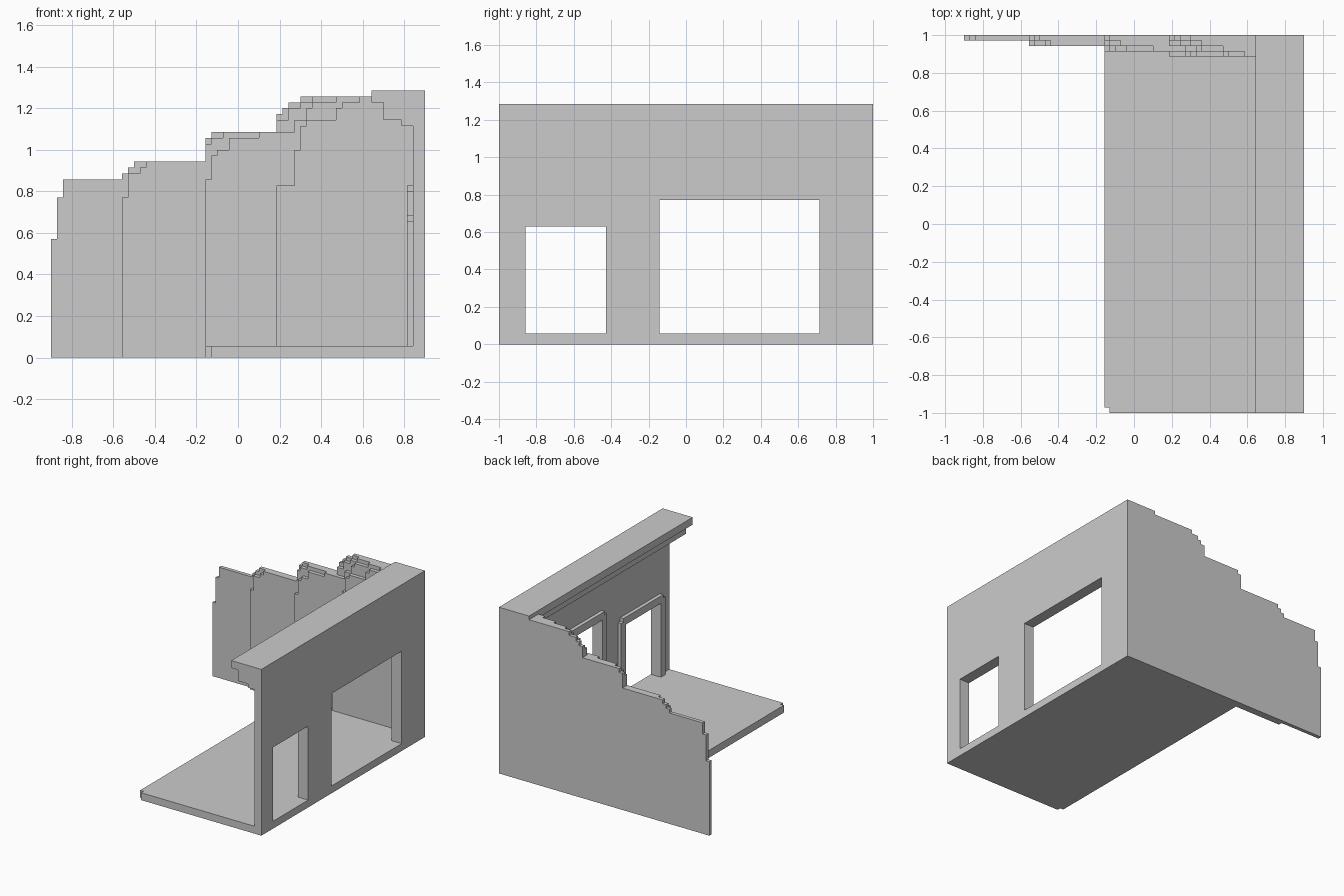
import bpy, bmesh
from mathutils import Vector

U = 2 / 70                      # one block of the stepped grid
ORIGIN = Vector((-0.9, -1, 0))

if "Cube" in bpy.data.objects:
    bpy.data.objects.remove(bpy.data.objects["Cube"])

GREY = (0.6, 0.6, 0.6, 1)
plaster = bpy.data.materials.new("plain grey")
plaster.use_nodes = True
plaster.diffuse_color = GREY
plaster.node_tree.nodes["Principled BSDF"].inputs["Base Color"].default_value = GREY


def prism(name, outline, axis, low, high):
    """Extrude a closed outline, in grid blocks, along one axis."""
    def place(p, d):
        a, b = p
        xyz = {"x": (d, a, b), "y": (a, d, b), "z": (a, b, d)}[axis]
        return Vector(xyz) * U + ORIGIN
    bm = bmesh.new()
    face = bm.faces.new([bm.verts.new(place(p, low)) for p in outline])
    shift = place((0, 0), high) - place((0, 0), low)
    grown = bmesh.ops.extrude_face_region(bm, geom=[face], use_keep_orig=True)
    moved = [v for v in grown["geom"] if isinstance(v, bmesh.types.BMVert)]
    bmesh.ops.translate(bm, verts=moved, vec=shift)
    bmesh.ops.recalc_face_normals(bm, faces=bm.faces)
    mesh = bpy.data.meshes.new(name)
    bm.to_mesh(mesh)
    bm.free()
    obj = bpy.data.objects.new(name, mesh)
    mesh.materials.append(plaster)
    bpy.context.collection.objects.link(obj)
    return obj


def stairs(steps, end):
    """Outline of a wall whose top rises at each (start, height) step."""
    outline = [(steps[0][0], 0)]
    for i, (start, height) in enumerate(steps):
        stop = steps[i + 1][0] if i + 1 < len(steps) else end
        for p in ((start, height), (stop, height)):
            if p != outline[-1]:
                outline.append(p)
    return outline + [(end, 0)]


# Floor slab with a chipped front corner
prism("floor", [(27, 0), (63, 0), (63, 70), (26, 70), (26, 1), (27, 1)], "z", 0, 2)

# Side wall with its stepped cornice
wall = prism("side_wall", [(61, 0), (63, 0), (63, 45), (54, 45), (54, 43), (56, 43),
                           (56, 40), (59, 40), (59, 39), (61, 39)], "y", 0, 70)

# Doorway and wide window: cut each opening, then frame it inside
for name, a, b, h in (("doorway", 5, 20, 22), ("wide_window", 30, 60, 27)):
    cutter = prism(name + "_cutter", [(a, 2), (b, 2), (b, h), (a, h)], "x", 60, 64)
    cutter.hide_render = True
    cut = wall.modifiers.new(name, "BOOLEAN")
    cut.operation, cut.solver, cut.object = "DIFFERENCE", "EXACT", cutter
    bpy.context.view_layer.objects.active = wall
    bpy.ops.object.modifier_apply(modifier=cut.name)
    bpy.data.objects.remove(cutter)
    prism(name + "_frame", [(a - 2, 2), (a, 2), (a, h), (b, h), (b, 2), (b + 2, 2),
                            (b + 2, h + 1), (b + 1, h + 1), (b + 1, h + 2),
                            (a - 1, h + 2), (a - 1, h + 1), (a - 2, h + 1)], "x", 60, 61)

# Broken back wall: thin layers, outermost first, each with a crumbling top
layers = [
    [(0, 20), (1, 27), (2, 30), (12, 31), (13, 32), (14, 33), (26, 37), (27, 38),
     (38, 41), (39, 42), (40, 43), (42, 44)],
    [(12, 27), (13, 31), (15, 32), (16, 33), (26, 36), (27, 37), (29, 38),
     (38, 40), (40, 42), (42, 43), (44, 44)],
    [(26, 30), (27, 34), (28, 35), (30, 37), (35, 38), (41, 40), (43, 42),
     (44, 43), (48, 44)],
    [(38, 29), (41, 35), (42, 39), (43, 40), (48, 42), (49, 43), (52, 44)],
]
for i, steps in enumerate(layers):
    prism(f"back_wall_layer_{i + 1}", stairs(steps, 62), "y", 69 - i, 70 - i)
